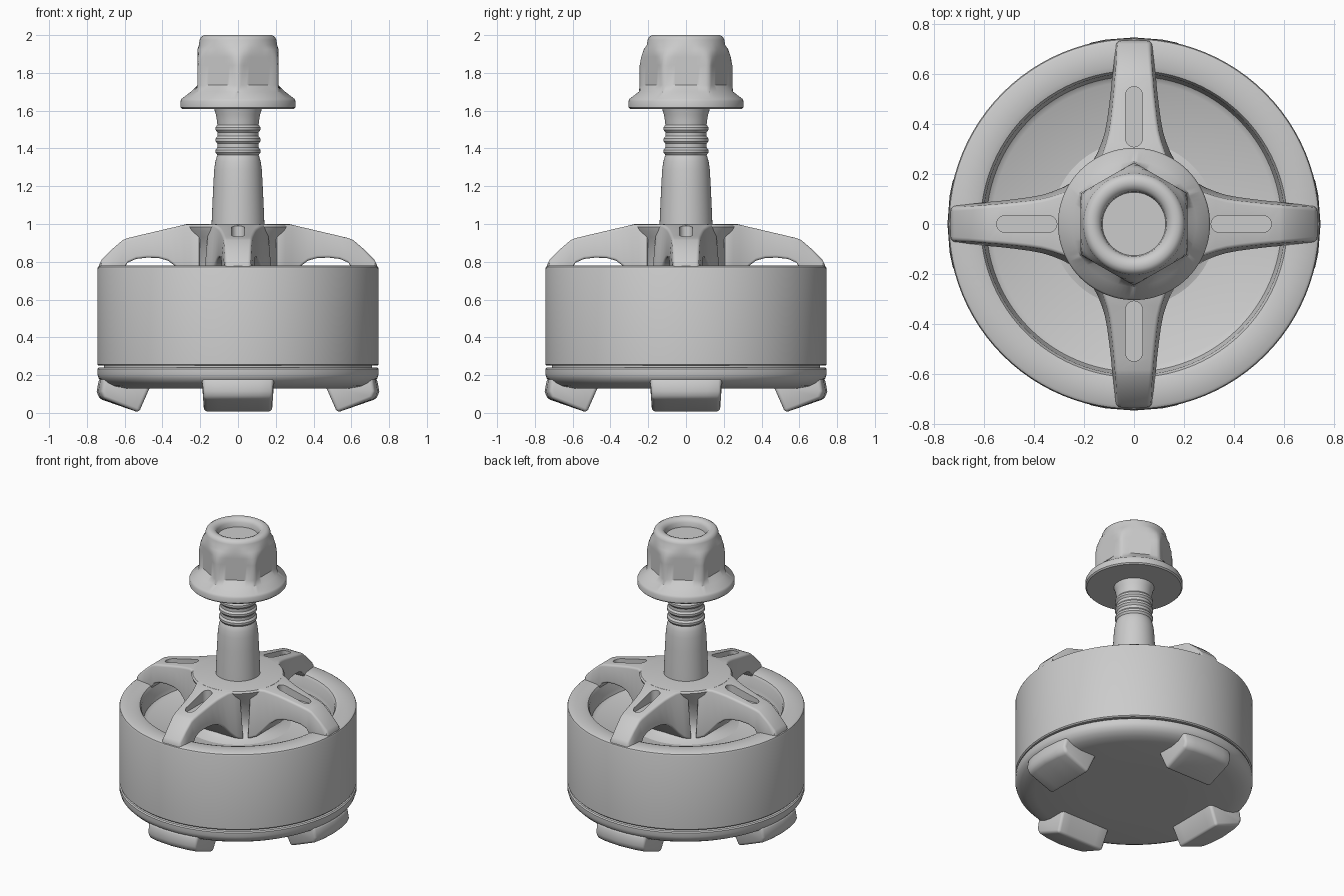
import bpy, bmesh
from math import sin, cos, pi, sqrt, radians
from mathutils import Matrix

if "Cube" in bpy.data.objects:
    bpy.data.objects.remove(bpy.data.objects["Cube"])

N = 96


def loft(bm, rings):
    """Skin a list of closed point loops and cap both ends."""
    vs = [[bm.verts.new(p) for p in ring] for ring in rings]
    n = len(vs[0])
    for a, b in zip(vs, vs[1:]):
        for i in range(n):
            j = (i + 1) % n
            bm.faces.new((a[i], a[j], b[j], b[i]))
    bm.faces.new(vs[0][::-1])
    bm.faces.new(vs[-1])


def finish(bm, name, bevel=0, cutter=None, angle=35):
    bmesh.ops.recalc_face_normals(bm, faces=bm.faces)
    me = bpy.data.meshes.new(name)
    bm.to_mesh(me)
    bm.free()
    ob = bpy.data.objects.new(name, me)
    bpy.context.collection.objects.link(ob)
    if bevel:
        m = ob.modifiers.new("bevel", 'BEVEL')
        m.width, m.segments, m.limit_method, m.angle_limit = bevel, 3, 'ANGLE', radians(40)
    if cutter:
        m = ob.modifiers.new("slots", 'BOOLEAN')
        m.operation, m.object, m.solver = 'DIFFERENCE', cutter, 'EXACT'
    bpy.ops.object.select_all(action='DESELECT')
    ob.select_set(True)
    bpy.context.view_layer.objects.active = ob
    if ob.modifiers:
        bpy.ops.object.convert(target='MESH')
    bpy.ops.object.shade_smooth_by_angle(angle=radians(angle))
    return ob


def lathe(name, profile, apothem=None):
    """Revolve (r, z) points; points with a third value are clipped to a hexagon."""
    bm = bmesh.new()
    rings = []
    for p in profile:
        ring = []
        for i in range(N):
            a = 2 * pi * i / N
            r = p[0]
            if len(p) == 3:
                d = a % (pi / 3)
                if d > pi / 6:
                    d -= pi / 3
                r = min(r, apothem / cos(d))
            ring.append((r * cos(a), r * sin(a), p[1]))
        rings.append(ring)
    loft(bm, rings)
    return finish(bm, name)


def four_times(name, rings, **kw):
    bm = bmesh.new()
    for k in range(4):
        rot = Matrix.Rotation(k * pi / 2, 3, 'Z')
        loft(bm, [[rot @ v for v in map(to_vec, ring)] for ring in rings])
    return finish(bm, name, **kw)


def to_vec(p):
    return Matrix.Translation(p).translation


# base plate with rounded lower edge and a neck closing the seam
lathe("base_plate", [(0.3, 0.13), (0.62, 0.13), (0.68, 0.142), (0.715, 0.16), (0.738, 0.183),
                     (0.745, 0.205), (0.745, 0.232), (0.738, 0.239), (0.71, 0.24),
                     (0.71, 0.27), (0.1, 0.27)])

# bell with recessed top
lathe("bell", [(0.1, 0.25), (0.738, 0.25), (0.745, 0.257), (0.745, 0.762), (0.741, 0.773),
               (0.73, 0.78), (0.635, 0.78), (0.615, 0.773), (0.605, 0.755), (0.60, 0.69),
               (0.592, 0.665), (0.57, 0.65), (0.1, 0.65)])

# waisted hub
lathe("hub", [(0.34, 0.648), (0.28, 0.662), (0.24, 0.69), (0.22, 0.74), (0.222, 0.80),
              (0.238, 0.87), (0.262, 0.93), (0.285, 0.965), (0.292, 0.985), (0.284, 0.997),
              (0.27, 1.0), (0.05, 1.0)])

# shaft with shallow thread ridges
shaft = [(0.14, 0.99), (0.138, 1.05), (0.131, 1.2), (0.126, 1.29), (0.12, 1.33), (0.111, 1.362)]
for z in (1.385, 1.445, 1.505):
    shaft += [(0.109, z - 0.02), (0.119, z - 0.007), (0.119, z + 0.007), (0.109, z + 0.02)]
shaft += [(0.112, 1.55), (0.117, 1.58), (0.125, 1.605), (0.13, 1.63)]
lathe("shaft", shaft)

# flanged hex nut with hollow top
lathe("flange_nut", [(0.1, 1.61), (0.297, 1.61), (0.305, 1.618), (0.305, 1.65), (0.298, 1.663),
                     (0.25, 1.7), (0.245, 1.735, 1), (0.245, 1.84, 1), (0.237, 1.885, 1),
                     (0.223, 1.925, 1), (0.207, 1.948), (0.203, 1.975), (0.196, 1.99),
                     (0.18, 2.0), (0.16, 2.0), (0.142, 1.992), (0.131, 1.975), (0.127, 1.945),
                     (0.05, 1.945)], apothem=0.214)

# slot cutter: a stadium outline per arm
stadium = []
for centre, start in ((0.517, -pi / 2), (0.343, pi / 2)):
    stadium += [(centre + 0.034 * cos(start + pi * i / 10), 0.034 * sin(start + pi * i / 10))
                for i in range(11)]
cutter = four_times("slot_cutter", [[(x, y, z) for x, y in stadium] for z in (0.91, 1.1)])
cutter.hide_render = True
cutter.hide_set(True)

# spider arms: radius, half width, top z, underside z
stations = [(0.20, 0.19, 0.998, 0.66), (0.25, 0.168, 0.998, 0.68), (0.285, 0.148, 0.996, 0.72),
            (0.33, 0.13, 0.985, 0.775), (0.37, 0.118, 0.976, 0.806), (0.42, 0.109, 0.964, 0.82),
            (0.48, 0.101, 0.95, 0.822), (0.54, 0.094, 0.936, 0.815), (0.585, 0.09, 0.925, 0.795),
            (0.61, 0.087, 0.915, 0.75), (0.665, 0.082, 0.868, 0.75), (0.722, 0.077, 0.812, 0.75),
            (0.735, 0.075, 0.785, 0.75)]
four_times("arms", [[(r, -w, b), (r, w, b), (r, w * 0.84, t), (r, -w * 0.84, t)]
                    for r, w, t, b in stations], bevel=0.014, cutter=cutter)
bpy.data.objects.remove(cutter)

# slanted feet with an outer face following the base circle
feet = []
for t in (-1, -0.6, 0, 0.6, 1):
    outer = lambda r: sqrt(r * r - (0.19 * t) ** 2)
    feet.append([(0.46, 0.19 * t, 0.15), (0.525, 0.18 * t, 0.002), (outer(0.735), 0.18 * t, 0.075),
                 (outer(0.748), 0.19 * t, 0.115), (outer(0.735), 0.19 * t, 0.185)])
four_times("feet", feet, bevel=0.018)
